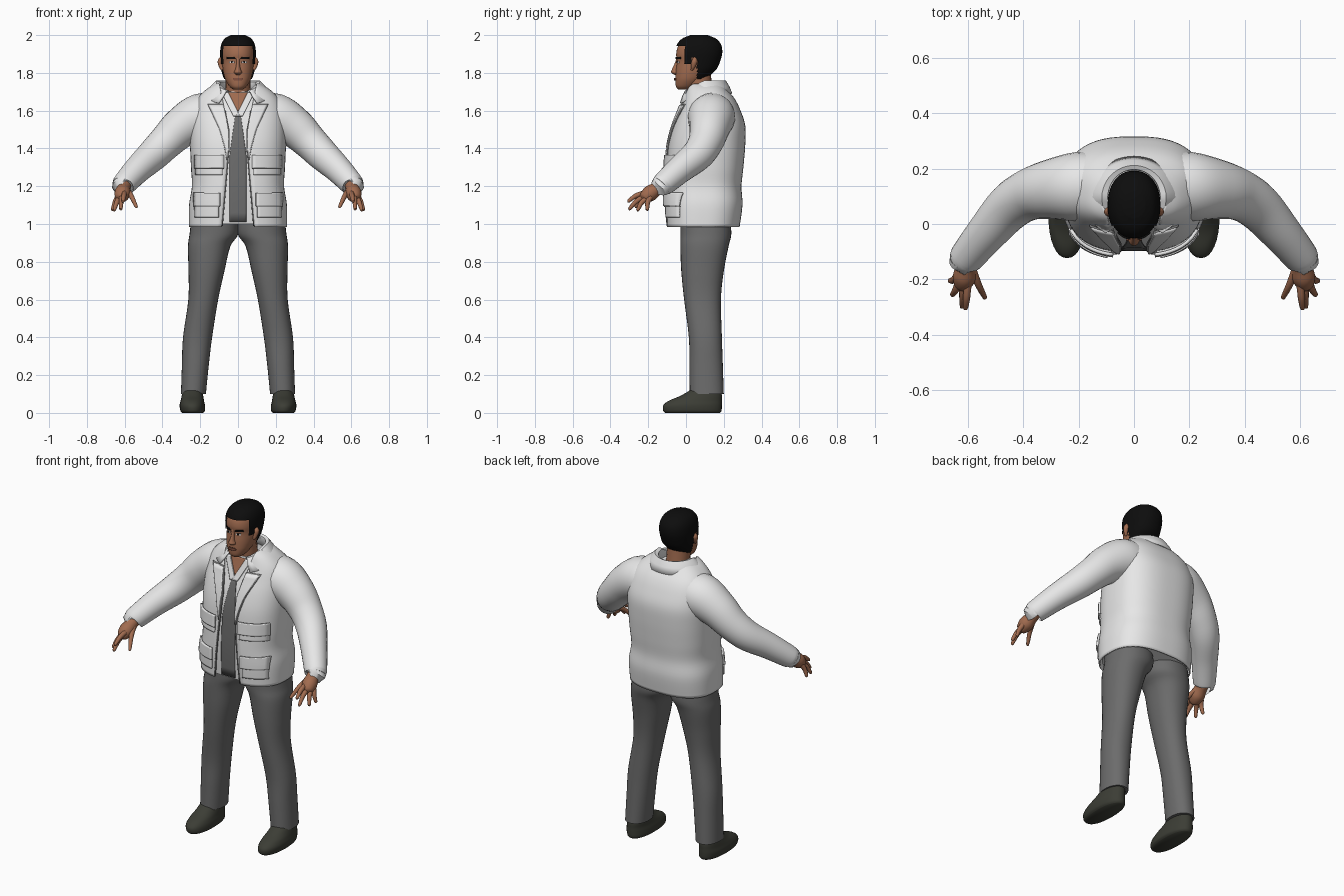
import bpy, bmesh
from math import sin, cos, pi, asin, radians
from mathutils import Vector

if "Cube" in bpy.data.objects:
    bpy.data.objects.remove(bpy.data.objects["Cube"], do_unlink=True)


def material(name, r, g, b):
    m = bpy.data.materials.new(name)
    m.use_nodes = True
    m.diffuse_color = (r, g, b, 1)
    node = m.node_tree.nodes["Principled BSDF"]
    node.inputs["Base Color"].default_value = (r, g, b, 1)
    node.inputs["Roughness"].default_value = 0.8
    return m


WHITE = material("jacket_white", .8, .8, .8)
GREY = material("trouser_grey", .15, .15, .15)
SKIN = material("skin_brown", .36, .15, .08)
LIP = material("lip_brown", .22, .08, .05)
HAIR = material("hair_black", .004, .004, .004)
SHOE = material("shoe_olive", .045, .047, .036)
SEAM = material("seam_grey", .3, .3, .3)


def spline(pts, steps=5):
    """Smooth resampling of a list of tuples."""
    p = [pts[0]] + list(pts) + [pts[-1]]
    out = []
    for i in range(1, len(p) - 2):
        for k in range(steps):
            t = k / steps
            out.append([.5 * (2 * b + (c - a) * t + (2*a - 5*b + 4*c - d) * t*t
                              + (3*b - a - 3*c + d) * t**3)
                        for a, b, c, d in zip(p[i-1], p[i], p[i+1], p[i+2])])
    return out + [list(pts[-1])]


def finish(name, bm, mat, mirror=False, thick=0):
    bmesh.ops.recalc_face_normals(bm, faces=bm.faces)
    me = bpy.data.meshes.new(name)
    bm.to_mesh(me)
    bm.free()
    me.materials.append(mat)
    ob = bpy.data.objects.new(name, me)
    bpy.context.collection.objects.link(ob)
    bpy.ops.object.select_all(action='DESELECT')
    ob.select_set(True)
    bpy.context.view_layer.objects.active = ob
    bpy.ops.object.shade_smooth_by_angle(angle=radians(50))
    if thick:
        s = ob.modifiers.new("Thickness", 'SOLIDIFY')
        s.thickness, s.offset = thick, 0
    if mirror:
        ob.modifiers.new("Mirror", 'MIRROR')
    return ob


def skin_rings(name, rings, mat, closed=True, caps=True, keep=None, **kw):
    """Bridge rings of points into one surface."""
    bm = bmesh.new()
    vs = [[bm.verts.new(p) for p in r] for r in rings]
    n = len(vs[0])
    for a, b in zip(vs, vs[1:]):
        for i in range(n if closed else n - 1):
            j = (i + 1) % n
            bm.faces.new((a[i], a[j], b[j], b[i]))
    if caps and closed:
        bm.faces.new(vs[0])
        bm.faces.new(vs[-1])
    if keep:
        bad = [f for f in bm.faces if not keep(f.calc_center_median())]
        bmesh.ops.delete(bm, geom=bad, context='FACES')
    return finish(name, bm, mat, **kw)


def oval(row, n, count=48, gap=0):
    """Rounded horizontal section; row is z, centre x, half width, front, back."""
    z, xc, hw, yf, yb = row
    c, d = (yf + yb) / 2, (yb - yf) / 2
    a0 = asin(min(1, gap / hw) ** (n / 2)) if gap else 0
    pts = []
    for i in range(count):
        a = a0 + (2 * pi - 2 * a0) * i / (count - 1 if gap else count)
        s, k = sin(a), cos(a)
        pts.append((xc + hw * (1 if s > 0 else -1) * abs(s) ** (2 / n),
                    c - d * (1 if k > 0 else -1) * abs(k) ** (2 / n), z))
    return pts


def front_y(rows, n, x, z):
    rows = sorted(rows)
    for a, b in zip(rows, rows[1:]):
        if z <= b[0]:
            break
    t = (z - a[0]) / (b[0] - a[0])
    hw, yf, yb = [u + (v - u) * t for u, v in zip(a[2:], b[2:])]
    return (yf + yb) / 2 - (yb - yf) / 2 * max(0, 1 - (abs(x) / hw) ** n) ** (1 / n)


def patch(name, body, z0, z1, left, right, off, mat, mirror=True, thick=.008):
    """Thin plate that follows the front of a body between two edge functions."""
    rows, n = body
    grid = []
    for i in range(13):
        z = z0 + (z1 - z0) * i / 12
        l, r = left(z), right(z)
        xs = [l + (r - l) * k / 8 for k in range(9)]
        grid.append([(x, front_y(rows, n, x, z) - off, z) for x in xs])
    return skin_rings(name, grid, mat, closed=False, mirror=mirror, thick=thick)


def tube(name, path, mat, count=20, steps=5):
    """Round limb through points of x, y, z, radius."""
    p = spline(path, steps)
    rings = []
    for i, q in enumerate(p):
        t = Vector(p[min(i + 1, len(p) - 1)][:3]) - Vector(p[max(i - 1, 0)][:3])
        u = t.cross(Vector((0.3, 1, 0))).normalized()
        v = t.cross(u).normalized()
        rings.append([Vector(q[:3]) + q[3] * (u * cos(2 * pi * k / count) + v * sin(2 * pi * k / count))
                      for k in range(count)])
    return skin_rings(name, rings, mat, mirror=True)


# Jacket body, open down the front
torso = spline([(.985, 0, .255, -.1, .28), (1.1, 0, .255, -.105, .295), (1.2, 0, .24, -.105, .29),
                (1.3, 0, .245, -.1, .3), (1.42, 0, .25, -.09, .31), (1.52, 0, .25, -.065, .31),
                (1.6, 0, .24, -.035, .285), (1.66, 0, .215, -.015, .255),
                (1.71, 0, .165, 0, .215), (1.74, 0, .115, .01, .195)])
TORSO = (torso, 2.6)


def gap(z):
    return .05 + .035 * max(0, 1.4 - z) / .4 + .05 * max(0, z - 1.5) / .25


skin_rings("jacket_body", [oval(r, 2.6, 64, gap(r[0])) for r in torso], WHITE, closed=False, thick=.008)

# Shirt under the jacket, with a grey front strip and an open neck
shirt = [(z, 0, w - .014, f + .014, b - .014) for z, x, w, f, b in torso if 1 < z < 1.705]
SHIRT = (shirt, 2.6)
skin_rings("shirt", [oval(r, 2.6) for r in shirt], WHITE)
strip = lambda z: .045 if z < 1.36 else .045 - .14 * (z - 1.36)
patch("shirt_strip", SHIRT, 1.01, 1.6, lambda z: -strip(z), strip, .004, GREY, False, .004)
vee = lambda z: .004 + (z - 1.6) * .5
patch("open_neck", SHIRT, 1.6, 1.695, lambda z: -vee(z), vee, .005, SKIN, False, .004)
patch("shirt_collar", SHIRT, 1.57, 1.695, vee, lambda z: vee(z) + .035, .009, WHITE)

# Lapels with seam edges
lapel = lambda z: gap(z) + .075 * (z - 1.34) / .28
patch("lapel", TORSO, 1.35, 1.63, gap, lapel, .011, WHITE)
patch("lapel_seam", TORSO, 1.34, 1.634, gap, lambda z: lapel(z) + .005, .006, SEAM, thick=.006)
patch("jacket_edge", TORSO, .99, 1.6, lambda z: gap(z) - .005, gap, .003, SEAM)

# Four pockets with flaps
for tag, lo, hi, x0, x1 in (("chest", 1.26, 1.365, .075, .228), ("hip", 1.035, 1.165, .095, .232)):
    inner, outer = (lambda z: x0), (lambda z: x1)
    patch(tag + "_pocket", TORSO, lo, hi - .02, lambda z: x0 + .007, lambda z: x1 - .005, .008, WHITE, thick=.012)
    patch(tag + "_flap", TORSO, hi - .07, hi, inner, outer, .018, WHITE, thick=.012)
    patch(tag + "_flap_seam", TORSO, hi - .074, hi - .07, inner, outer, .015, SEAM)

# Folded collar
collar = []
for i in range(41):
    a = radians(32 + 296 * i / 40)
    s, c = sin(a), cos(a)
    f = max(0, c)
    collar.append([(s * .092, .095 - c * .1, 1.69 - .04 * f),
                   (s * .098, .095 - c * .105, 1.75 - .055 * f),
                   (s * .115, .095 - c * .115, 1.755 - .06 * f),
                   (s * .145, .095 - c * .132, 1.725 - .06 * f),
                   (s * (.165 + .03 * f), .095 - c * .146, 1.69 - .06 * f)])
skin_rings("jacket_collar", collar, WHITE, closed=False, thick=.008)

# Sleeves
tube("sleeve", [(.1, .14, 1.57, .115), (.2, .135, 1.565, .125), (.3, .125, 1.51, .108),
                (.38, .105, 1.435, .093), (.45, .06, 1.365, .085), (.53, -.03, 1.29, .073),
                (.6, -.115, 1.215, .063), (.608, -.126, 1.205, .058)], WHITE, 28)

# Hands
tube("palm", [(.595, -.1, 1.225, .036), (.605, -.15, 1.19, .035), (.612, -.19, 1.162, .042),
              (.62, -.222, 1.138, .03), (.624, -.232, 1.13, .012)], SKIN)
for tag, base, tip in (("index", (.6, -.215, 1.165), (.608, -.303, 1.122)),
                       ("middle", (.616, -.215, 1.148), (.62, -.297, 1.082)),
                       ("ring", (.63, -.205, 1.138), (.655, -.255, 1.075)),
                       ("little", (.638, -.188, 1.142), (.664, -.205, 1.077)),
                       ("thumb", (.585, -.16, 1.18), (.54, -.262, 1.095))):
    a, b = Vector(base), Vector(tip)
    mid = a.lerp(b, .5) + Vector((0, -.006, .006))
    tube(tag + "_finger", [(*a, .015), (*mid, .013), (*b, .009), (*(b + (b - a) * .08), .003)], SKIN, 10, 4)

# Trousers
leg = [(1.05, .125, .12, -.03, .23), (.95, .127, .129, -.03, .24), (.88, .153, .112, -.03, .225),
       (.75, .167, .095, -.025, .2), (.6, .184, .079, -.01, .185), (.4, .214, .077, .015, .19),
       (.25, .226, .071, .018, .195), (.1, .236, .066, .02, .2)]
skin_rings("trouser_leg", [oval(r, 2.2, 32) for r in spline(leg)], GREY, mirror=True)

# Shoes
shoe = [(0, .24, .055, -.11, .18), (.012, .24, .065, -.121, .188), (.04, .242, .067, -.12, .19),
        (.065, .242, .062, -.09, .19), (.09, .241, .057, -.03, .19), (.125, .24, .05, .03, .185)]
skin_rings("shoe", [oval(r, 2.2, 32) for r in spline(shoe)], SHOE, mirror=True)

# Head, neck and ears
head = spline([(1.712, 0, .025, -.04, .02), (1.728, 0, .045, -.053, .05), (1.76, 0, .065, -.056, .09),
               (1.79, 0, .075, -.055, .12), (1.82, 0, .081, -.053, .15), (1.86, 0, .084, -.048, .168),
               (1.9, 0, .086, -.052, .178), (1.94, 0, .08, -.042, .172), (1.97, 0, .062, -.015, .145),
               (1.988, 0, .03, .03, .1)])
HEAD = (head, 2.2)
skin_rings("head", [oval(r, 2.2) for r in head], SKIN)
tube("neck", [(0, .085, 1.6, .072), (0, .075, 1.7, .066), (0, .065, 1.8, .066)], SKIN)
tube("ear", [(.083, .03, 1.815, .006), (.09, .038, 1.835, .012), (.092, .045, 1.862, .016),
             (.09, .048, 1.882, .006)], SKIN, 12)


# Short hair cap trimmed along the hairline
def hairline(p):
    if p.y < -.005:
        return p.z > 1.945 - .3 * max(0, abs(p.x) - .055)
    if p.y < .03:
        return p.z > 1.85
    return p.z > (1.88 if p.y < .058 else 1.765)


cap = [(z + .012 * (z - 1.76) / .228, 0, w + .009, f - .006, b + .014) for z, x, w, f, b in head if z > 1.745]
skin_rings("hair", [oval(r, 2.2, 72) for r in cap], HAIR, keep=hairline)

# Face
rows = spline([(1.79, 0, .012, -.06, -.03), (1.802, 0, .021, -.078, -.03), (1.82, 0, .014, -.074, -.03),
               (1.85, 0, .009, -.06, -.03), (1.88, 0, .01, -.05, -.03)])
skin_rings("nose", [oval(r, 2, 16) for r in rows], SKIN)
patch("brow", HEAD, 1.874, 1.884, lambda z: .012 + (z - 1.874), lambda z: .058, .004, HAIR, thick=.006)
patch("eye", HEAD, 1.853, 1.861, lambda z: .02, lambda z: .046, .002, WHITE, thick=.004)
patch("iris", HEAD, 1.853, 1.862, lambda z: .028, lambda z: .037, .004, HAIR, thick=.004)
patch("lips", HEAD, 1.76, 1.774, lambda z: 0, lambda z: .027 - abs(z - 1.767), .004, LIP, thick=.007)
